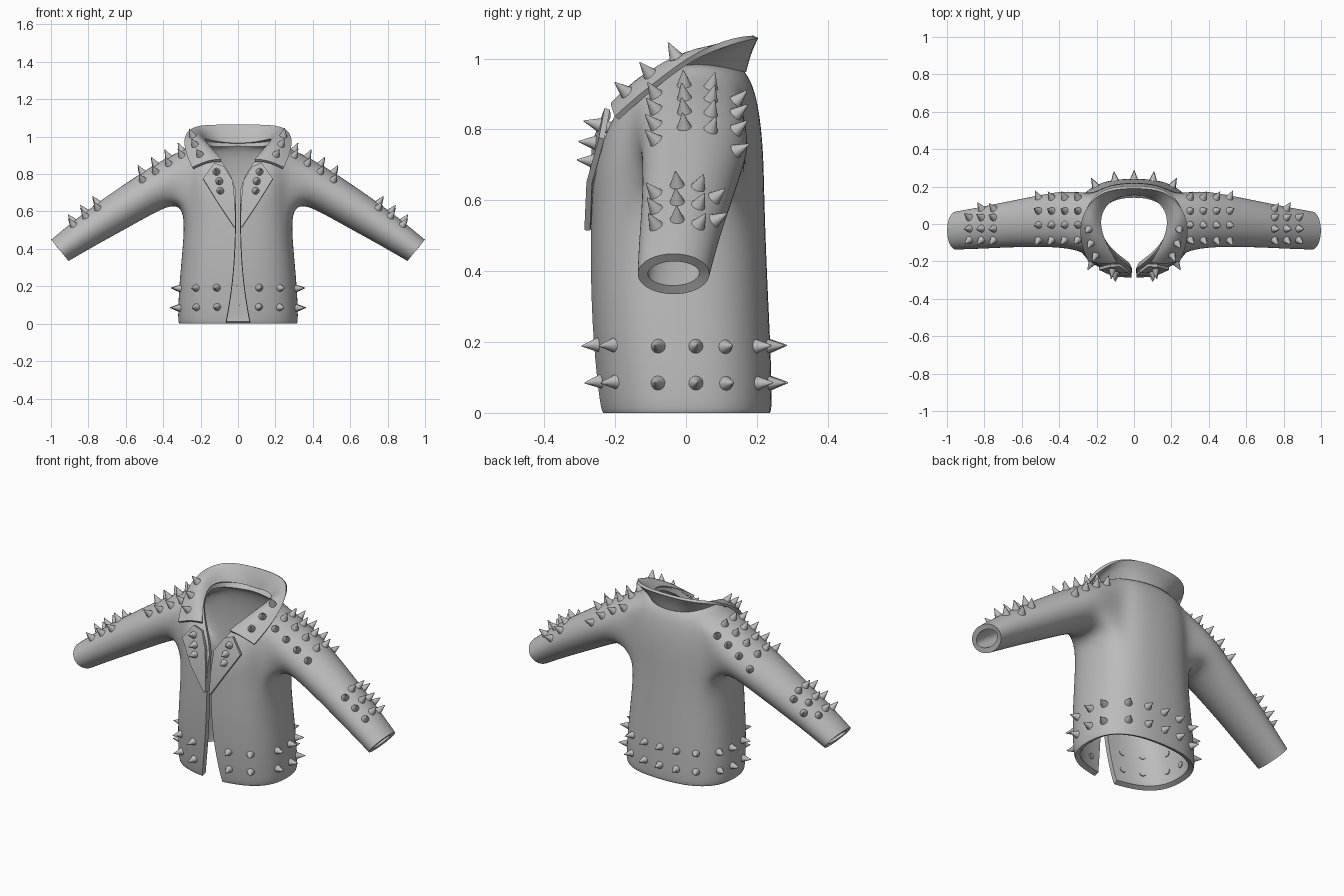
import bpy, bmesh, math
from mathutils import Vector
from mathutils.bvhtree import BVHTree

if "Cube" in bpy.data.objects:
    bpy.data.objects.remove(bpy.data.objects["Cube"])

grey = bpy.data.materials.new("plain_grey")
grey.use_nodes = True
grey.diffuse_color = (0.5, 0.5, 0.5, 1)
grey.node_tree.nodes["Principled BSDF"].inputs["Base Color"].default_value = (0.5, 0.5, 0.5, 1)


def make_object(name, bm, thickness=0, offset=0, levels=0):
    """Turn a half mesh into a mirrored, thickened, smooth-shaded object."""
    mesh = bpy.data.meshes.new(name)
    bm.to_mesh(mesh)
    bm.free()
    mesh.materials.append(grey)
    obj = bpy.data.objects.new(name, mesh)
    bpy.context.collection.objects.link(obj)
    if thickness:
        obj.modifiers.new("Mirror", 'MIRROR').use_clip = True
        if levels:
            sub = obj.modifiers.new("Smooth", 'SUBSURF')
            sub.levels = sub.render_levels = levels
            sub.boundary_smooth = 'PRESERVE_CORNERS'
        shell = obj.modifiers.new("Thickness", 'SOLIDIFY')
        shell.thickness = thickness
        shell.offset = offset
    bpy.ops.object.select_all(action='DESELECT')
    obj.select_set(True)
    bpy.context.view_layer.objects.active = obj
    bpy.ops.object.convert(target='MESH')
    bpy.ops.object.shade_smooth_by_angle(angle=math.radians(40))
    return obj


def add_grid(bm, rows, skip=lambda r, c: False):
    """Build a quad sheet from rows of points."""
    grid = [[bm.verts.new(p) for p in row] for row in rows]
    for r in range(len(grid) - 1):
        for c in range(len(grid[0]) - 1):
            if not skip(r, c):
                bm.faces.new((grid[r][c], grid[r][c + 1], grid[r + 1][c + 1], grid[r + 1][c]))
    return grid


# Torso: rings of (height, half width, front y, back y, front gap)
LEVELS = [(0, .317, -.234, .239, .066), (.015, .325, -.242, .246, .062),
          (.2, .318, -.262, .24, .03), (.4, .298, -.27, .23, .015),
          (.6, .285, -.266, .223, .012)]
# Neckline from the front opening round to the centre back
NECK = [(.014, -.243, .72), (.03, -.225, .78), (.075, -.19, .85), (.12, -.145, .91),
        (.155, -.095, .95), (.175, -.045, .975), (.185, 0, .985), (.183, .045, .985),
        (.17, .085, .98), (.145, .12, .973), (.105, .145, .968), (.055, .16, .965),
        (0, .165, .965)]
COLS = len(NECK) - 1


def ring_point(level, j):
    z, a, front, back, gap = level
    t = math.pi * j / COLS
    cosine = math.cos(t)
    x = gap if j == 0 else 0 if j == COLS else a * math.sin(t) ** .8
    y = (front + back) / 2 - (back - front) / 2 * math.copysign(abs(cosine) ** .8, cosine)
    return Vector((x, y, z))


def shoulder_point(s, j):
    low, neck = ring_point(LEVELS[-1], j), Vector(NECK[j])
    bend = Vector((low.x * 1.1, low.y, neck.z - .06 + .075 * math.sin(math.pi * j / COLS)))
    return low * (1 - s) ** 2 + bend * 2 * s * (1 - s) + neck * s * s


rows = [[ring_point(lv, j) for j in range(COLS + 1)] for lv in LEVELS]
rows += [[shoulder_point(k / 6, j) for j in range(COLS + 1)] for k in range(1, 7)]
R0, R1, C0, C1 = 4, 8, 4, 9     # armhole limits
bm = bmesh.new()
grid = add_grid(bm, rows, lambda r, c: R0 <= r < R1 and C0 <= c < C1)

# Sleeve: continues from the armhole; top x z, bottom x z, centre y, half depth
SLEEVE = [(.37, .897, .34, .64, .025, .157), (.5, .82, .44, .595, .02, .144),
          (.7, .685, .61, .5, 0, .126), (.86, .567, .76, .418, -.02, .114),
          (.98, .467, .885, .346, -.033, .105), (1, .45, .905, .334, -.035, .103)]
loop = [grid[R0][c] for c in range(C0, C1)] + [grid[r][C1] for r in range(R0, R1)]
loop += [grid[R1][c] for c in range(C1, C0, -1)] + [grid[r][C0] for r in range(R1, R0, -1)]
n = len(loop)
for xt, zt, xb, zb, yc, depth in SLEEVE:
    centre = Vector(((xt + xb) / 2, yc, (zt + zb) / 2))
    up = Vector(((xt - xb) / 2, 0, (zt - zb) / 2))
    ring = []
    for i in range(n):
        a = math.radians(220) + math.tau * i / n
        ring.append(bm.verts.new(centre + up * math.sin(a) + Vector((0, depth * math.cos(a), 0))))
    for i in range(n):
        k = (i + 1) % n
        bm.faces.new((loop[i], loop[k], ring[k], ring[i]))
    loop = ring
for v in [v for v in bm.verts if not v.link_faces]:
    bm.verts.remove(v)
jacket = make_object("jacket_body_and_sleeves", bm, .028, -1, 2)

# Collar: standing at the back, folded over the chest in front
collar_rows = [
    [(0, .168, .962), (.1, .15, .968), (.165, .095, .98), (.19, .01, .985),
     (.165, -.075, .955), (.125, -.15, .91), (.09, -.2, .872)],
    [(0, .178, 1.015), (.115, .17, 1.02), (.2, .12, 1.032), (.24, .03, 1.037),
     (.22, -.06, 1.0), (.18, -.145, .945), (.155, -.21, .872)],
    [(0, .2, 1.062), (.14, .19, 1.06), (.23, .135, 1.052), (.28, .03, 1.012),
     (.285, -.055, .95), (.268, -.135, .887), (.242, -.195, .832)]]
bm = bmesh.new()
add_grid(bm, collar_rows)
collar = make_object("collar", bm, .016, 0, 2)

# Lapels: pointed flaps beside the opening
lapel_rows = [[(.013, -.276, .52), (.02, -.279, .515)],
              [(.016, -.268, .64), (.11, -.273, .65)],
              [(.028, -.256, .765), (.187, -.238, .775)],
              [(.075, -.22, .838), (.125, -.222, .858)]]
bm = bmesh.new()
add_grid(bm, lapel_rows)
lapel = make_object("lapels", bm, .016, 0)

# Studs: pointed cones on a short shank, set along the surface normal
deps = bpy.context.evaluated_depsgraph_get()
trees = {o: BVHTree.FromObject(o, deps) for o in (jacket, collar, lapel)}


def add_stud(bm, spot, normal):
    turn = normal.to_track_quat('Z', 'Y').to_matrix().to_4x4()
    for r1, r2, start, end in ((.017, .017, -.033, .002), (.021, .0015, -.002, .047)):
        matrix = turn.copy()
        matrix.translation = spot + normal * (start + end) / 2
        bmesh.ops.create_cone(bm, cap_ends=True, segments=12, radius1=r1, radius2=r2,
                              depth=end - start, matrix=matrix)


def make_studs(name, target, points, aim=None):
    """Project points on the target, along aim or to the nearest place, on both sides."""
    bm = bmesh.new()
    for p in points:
        for side in ((1, -1) if p[0] else (1,)):
            start = Vector((p[0] * side, p[1], p[2]))
            tree = trees[target]
            hit = tree.ray_cast(start, Vector(aim)) if aim else tree.find_nearest(start)
            if hit[0]:
                add_stud(bm, hit[0], hit[1])
    make_object(name, bm)


DOWN = (0, 0, -1)
make_studs("shoulder_studs", jacket,
           [(x, y, 2) for x in (.3, .37, .44, .51) for y in (-.085, -.005, .07, .14)], DOWN)
make_studs("forearm_studs", jacket,
           [(x, y, 2) for x in (.75, .815, .88) for y in (-.085, -.025, .035, .08)], DOWN)
hem = [(.12, -.28), (.24, -.23), (.34, -.085), (.34, .03), (.33, .13),
       (.22, .23), (.105, .26), (0, .27)]
make_studs("hem_studs", jacket, [(x, y, z) for x, y in hem for z in (.085, .19)])
make_studs("lapel_studs", lapel,
           [(.115, -1, .812), (.1, -1, .762), (.095, -1, .71)], (0, 1, 0))
make_studs("collar_studs", collar,
           [(.265, -.06, 1.06), (.255, -.14, 1.0), (.225, -.21, .94)])
